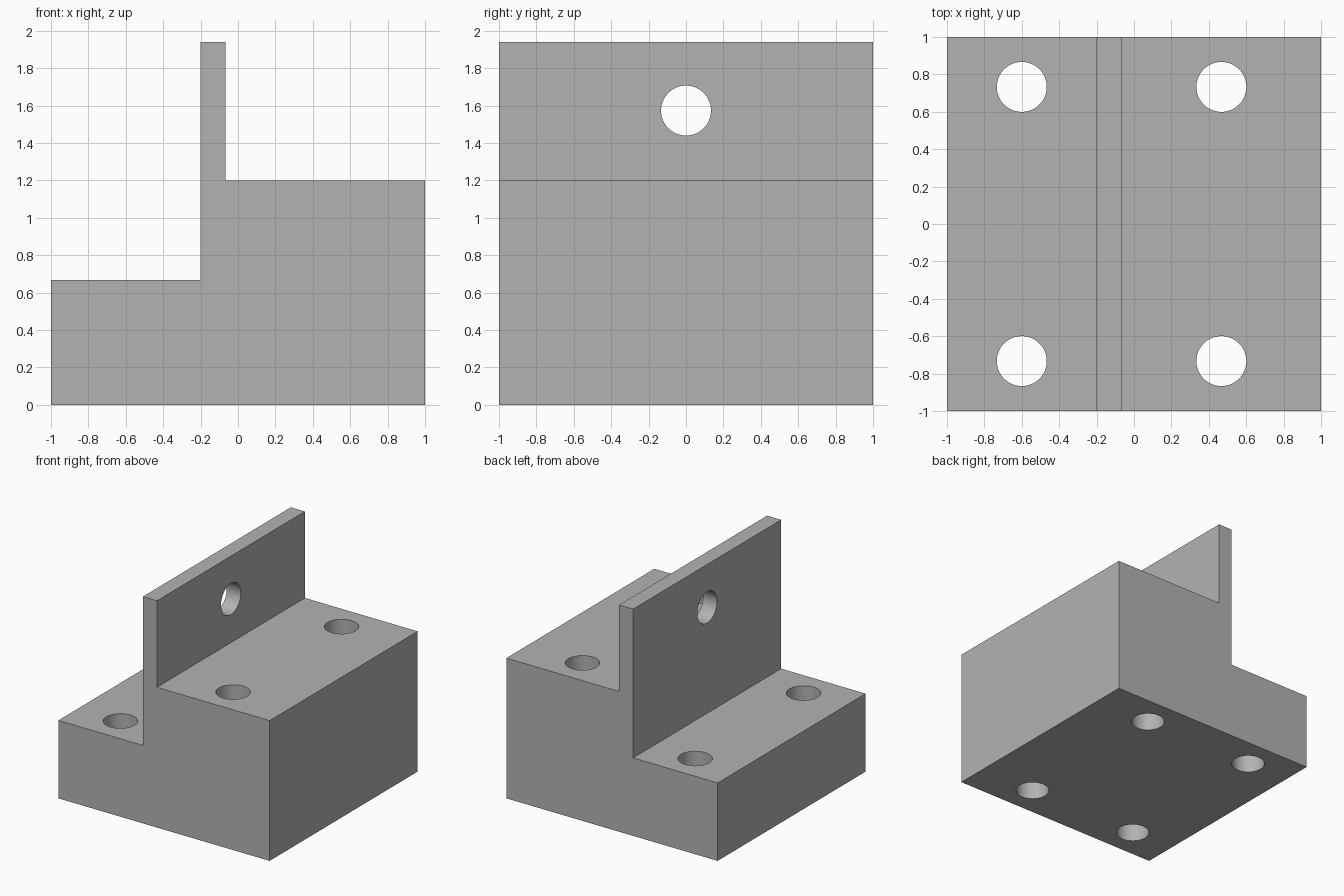
import bpy
import bmesh
import math

old = bpy.data.objects.get("Cube")
if old:
    bpy.data.objects.remove(old, do_unlink=True)

GREY = (0.45, 0.45, 0.45, 1)
mat = bpy.data.materials.new("plain grey")
mat.use_nodes = True
mat.diffuse_color = GREY
mat.node_tree.nodes["Principled BSDF"].inputs["Base Color"].default_value = GREY

HOLE_RADIUS = 0.1335

# Stepped block with upright plate: side profile extruded along y
profile = [(-1, 0), (1, 0), (1, 1.2), (-0.067, 1.2),
           (-0.067, 1.94), (-0.2, 1.94), (-0.2, 0.667), (-1, 0.667)]
bm = bmesh.new()
face = bm.faces.new([bm.verts.new((x, -1, z)) for x, z in profile])
ext = bmesh.ops.extrude_face_region(bm, geom=[face])
bmesh.ops.translate(bm, vec=(0, 2, 0),
                    verts=[v for v in ext["geom"] if isinstance(v, bmesh.types.BMVert)])
bmesh.ops.recalc_face_normals(bm, faces=bm.faces)
mesh = bpy.data.meshes.new("stepped_block")
bm.to_mesh(mesh)
bm.free()
block = bpy.data.objects.new("stepped_block", mesh)
bpy.context.collection.objects.link(block)
mesh.materials.append(mat)


def drill(name, location, depth, rotation=(0, 0, 0)):
    """Cut a round through hole in the block."""
    bpy.ops.mesh.primitive_cylinder_add(vertices=64, radius=HOLE_RADIUS, depth=depth,
                                        location=location, rotation=rotation)
    cutter = bpy.context.object
    cutter.name = name
    cutter.data.materials.append(mat)
    bpy.context.view_layer.objects.active = block
    mod = block.modifiers.new(name, "BOOLEAN")
    mod.operation = "DIFFERENCE"
    mod.solver = "EXACT"
    mod.object = cutter
    bpy.ops.object.modifier_apply(modifier=name)
    bpy.data.objects.remove(cutter, do_unlink=True)


# Four vertical mounting holes
for x in (-0.6, 0.467):
    for y in (-0.733, 0.733):
        drill("mounting_hole", (x, y, 0.6), 2)

# Cross hole through the upright plate
drill("plate_hole", (-0.133, 0, 1.573), 0.5, (0, math.pi / 2, 0))

# Smooth hole walls, sharp block edges
bpy.ops.object.select_all(action="DESELECT")
block.select_set(True)
bpy.context.view_layer.objects.active = block
bpy.ops.object.shade_smooth_by_angle(angle=math.radians(30))
